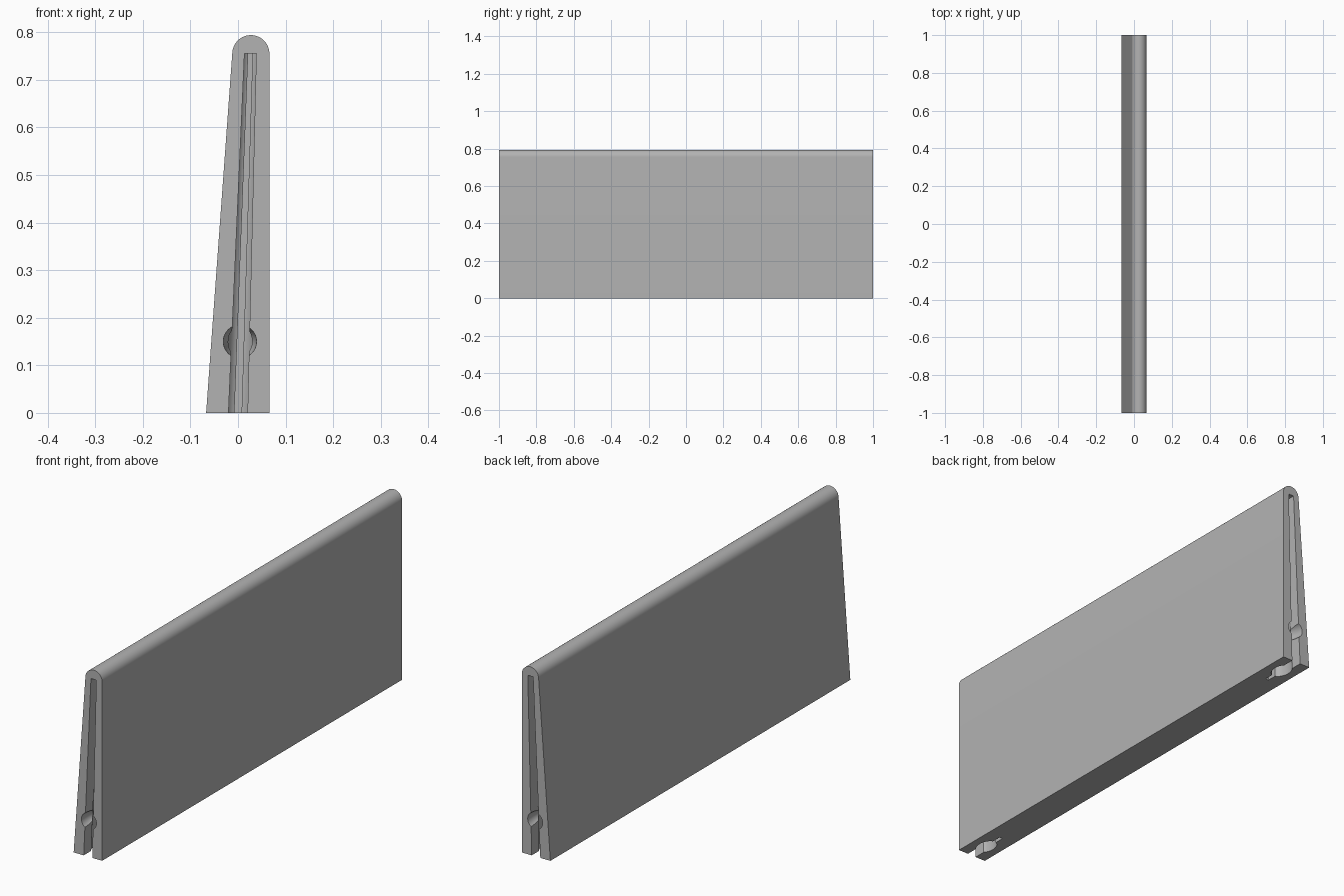
import bpy, bmesh, math
from mathutils import Vector

cube = bpy.data.objects.get("Cube")
if cube:
    bpy.data.objects.remove(cube, do_unlink=True)

grey = bpy.data.materials.new("plain grey")
grey.use_nodes = True
colour = (0.45, 0.45, 0.45, 1)
grey.diffuse_color = colour
grey.node_tree.nodes["Principled BSDF"].inputs["Base Color"].default_value = colour


def loft(name, lower, upper):
    """Solid between two matching outlines."""
    bm = bmesh.new()
    a = [bm.verts.new(p) for p in lower]
    b = [bm.verts.new(p) for p in upper]
    n = len(a)
    bm.faces.new(a)
    bm.faces.new(b[::-1])
    for i in range(n):
        j = (i + 1) % n
        bm.faces.new((a[j], a[i], b[i], b[j]))
    bmesh.ops.recalc_face_normals(bm, faces=bm.faces)
    return add_object(name, bm)


def add_object(name, bm):
    mesh = bpy.data.meshes.new(name)
    bm.to_mesh(mesh)
    bm.free()
    mesh.materials.append(grey)
    obj = bpy.data.objects.new(name, mesh)
    bpy.context.collection.objects.link(obj)
    return obj


# Tapered panel with a rounded top edge
TOP_X, TOP_Z, R = 0.027, 0.755, 0.039
outline = [(-0.067, 0), (0.066, 0)]
for i in range(25):
    t = math.radians(176 * i / 24)
    outline.append((TOP_X + R * math.cos(t), TOP_Z + R * math.sin(t)))
panel = loft("panel", [(x, -1, z) for x, z in outline],
             [(x, 1, z) for x, z in outline])

# Plan of the end slot: open mouth, round bulge, narrow tail (half width, depth)
MOUTH, TAIL, BULGE, LONG, CENTRE = 0.02, 0.0075, 0.034, 0.05, 0.09
start = math.asin(MOUTH / BULGE)
end = math.pi - math.asin(TAIL / BULGE)
half = [(MOUTH, -0.05)]
for i in range(17):
    t = start + (end - start) * i / 16
    half.append((BULGE * math.sin(t), CENTRE - LONG * math.cos(t)))
half.append((TAIL, 0.18))
plan = half + [(-x, d) for x, d in reversed(half)]


def slot_ring(z, side):
    """Slot plan at a height, leaning and narrowing upward."""
    f = z / TOP_Z
    return [(0.026 * f + x * (1 - 0.38 * f), side * (1 - d), z) for x, d in plan]


# Slot and round socket cut into each end
cutters = []
for label, side in (("front", -1), ("back", 1)):
    cutters.append(loft(label + "_slot_cutter", slot_ring(-0.05, side),
                        slot_ring(TOP_Z, side)))
    bm = bmesh.new()
    bmesh.ops.create_uvsphere(bm, u_segments=32, v_segments=16, radius=0.035)
    bmesh.ops.scale(bm, vec=Vector((1, 2.5, 1)), verts=bm.verts)
    bmesh.ops.translate(bm, vec=Vector((0.004, side, 0.15)), verts=bm.verts)
    cutters.append(add_object(label + "_socket_cutter", bm))

for cutter in cutters:
    cutter.hide_render = True
    mod = panel.modifiers.new(cutter.name, "BOOLEAN")
    mod.operation = "DIFFERENCE"
    mod.solver = "EXACT"
    mod.object = cutter

# Apply the cuts, remove the cutters and smooth the curved faces
bpy.context.view_layer.objects.active = panel
bpy.ops.object.select_all(action="DESELECT")
panel.select_set(True)
for cutter in cutters:
    bpy.ops.object.modifier_apply(modifier=cutter.name)
    bpy.data.objects.remove(cutter, do_unlink=True)
bpy.ops.object.shade_smooth_by_angle(angle=math.radians(30))
